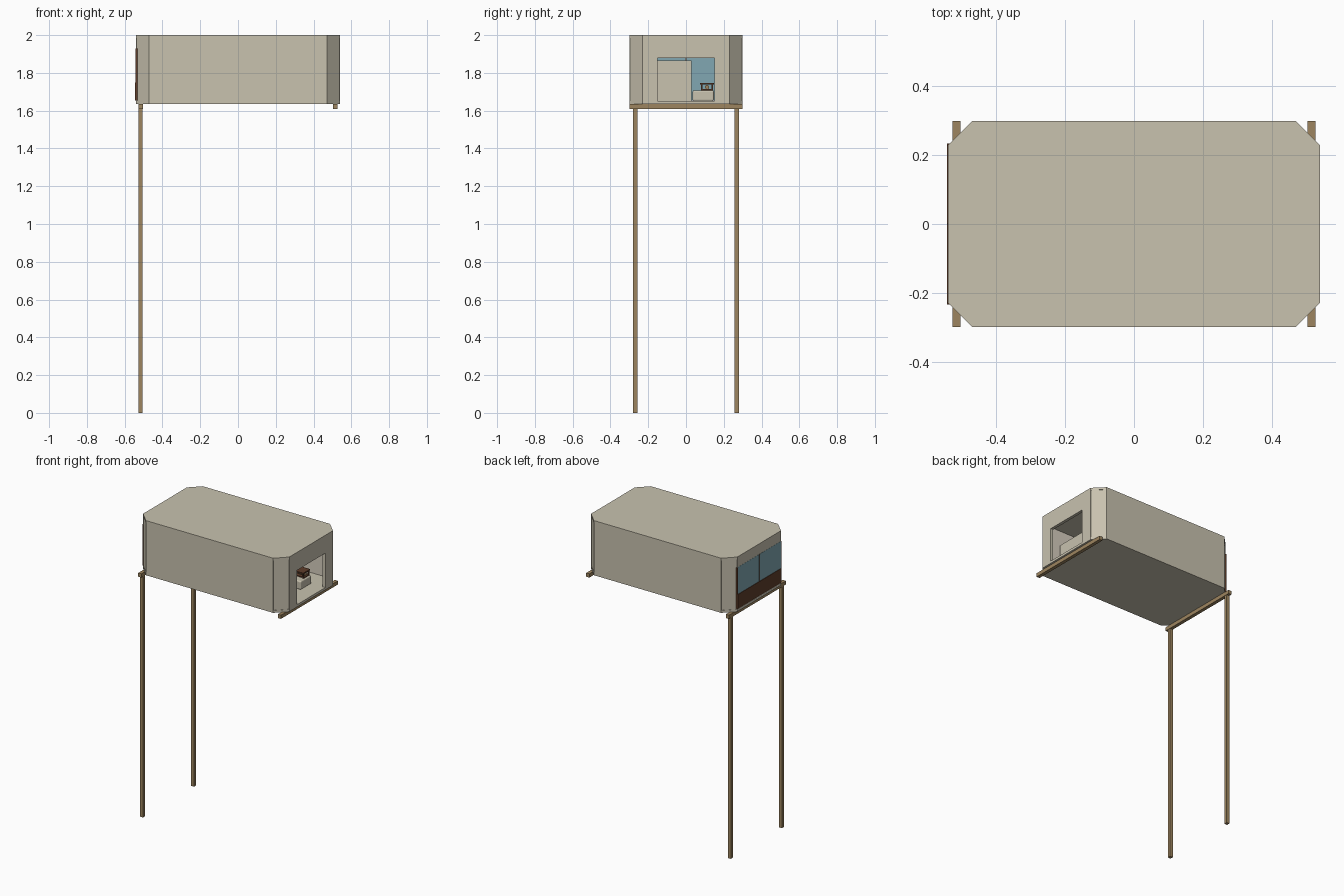
import bpy, bmesh, math
from mathutils import Matrix

if "Cube" in bpy.data.objects:
    bpy.data.objects.remove(bpy.data.objects["Cube"])


def material(name, rgb):
    m = bpy.data.materials.new(name)
    m.diffuse_color = (*rgb, 1)
    m.use_nodes = True
    m.node_tree.nodes["Principled BSDF"].inputs["Base Color"].default_value = m.diffuse_color
    return m


SHELL = material("beige panel", (0.58, 0.54, 0.43))
LINING = material("pale lining", (0.68, 0.62, 0.52))
WOOD = material("timber", (0.34, 0.235, 0.115))
BROWN = material("dark brown", (0.115, 0.048, 0.024))
GLASS = material("blue glass", (0.22, 0.39, 0.45))


def finish(name, bm, mat):
    bmesh.ops.recalc_face_normals(bm, faces=bm.faces)
    mesh = bpy.data.meshes.new(name)
    bm.to_mesh(mesh)
    bm.free()
    mesh.materials.append(mat)
    ob = bpy.data.objects.new(name, mesh)
    bpy.context.collection.objects.link(ob)
    return ob


def box(name, x, y, z, mat, bevel=0):
    """Box from (min, max) ranges."""
    bm = bmesh.new()
    bmesh.ops.create_cube(bm, size=1)
    for v in bm.verts:
        v.co = [(r[0] + r[1]) / 2 + c * (r[1] - r[0]) for r, c in zip((x, y, z), v.co)]
    ob = finish(name, bm, mat)
    if bevel:
        mod = ob.modifiers.new("Bevel", "BEVEL")
        mod.width, mod.segments = bevel, 3
    return ob


def prism(name, points, z0, z1, mat):
    bm = bmesh.new()
    face = bm.faces.new([bm.verts.new((px, py, z0)) for px, py in points])
    ext = bmesh.ops.extrude_face_region(bm, geom=[face])
    for v in ext["geom"]:
        if isinstance(v, bmesh.types.BMVert):
            v.co.z = z1
    return finish(name, bm, mat)


# Overall cabin sizes
L, W, C, T = 0.54, 0.30, 0.07, 0.02
Z0, Z1 = 1.635, 2.0
ZF, ZR = Z0 + 0.016, Z1 - 0.016
octagon = [(L, -W + C), (L, W - C), (L - C, W), (-L + C, W),
           (-L, W - C), (-L, -W + C), (-L + C, -W), (L - C, -W)]

# Floor and roof slabs
prism("floor", octagon, Z0, ZF, SHELL)
prism("roof", octagon, ZR, Z1, SHELL)

# Long side walls with inner lining, and chamfered corner panels
for s, side in ((-1, "front"), (1, "back")):
    box(side + "_wall", (-L + C, L - C), sorted((s * W, s * (W - T))), (ZF, ZR), SHELL)
    box(side + "_lining", (-L + C, L - C),
        sorted((s * (W - T), s * (W - T - 0.004))), (ZF, ZR), LINING)
    for e, end in ((-1, "left"), (1, "right")):
        i = 0.003
        pts = [(e * (L - i), s * (W - C)), (e * (L - C), s * (W - i)),
               (e * (L - C), s * (W - T)), (e * (L - T), s * (W - C))]
        prism(f"{side}_{end}_corner", pts, ZF, ZR, SHELL)

# Right end wall around the doorway
rx = (L - T, L)
box("door_header", rx, (-W + C, W - C), (1.88, ZR), SHELL)
for s, side in ((-1, "front"), (1, "back")):
    box(side + "_door_jamb", rx, sorted((s * 0.15, s * (W - C))), (ZF, 1.88), SHELL)

# Left end wall: header, two panes, lower boarding and thin trims
lx = (-L, -L + T)
box("window_header", lx, (-W + C, W - C), (1.93, ZR), SHELL)
for s, side in ((-1, "front"), (1, "back")):
    box(side + "_pane", (-L - 0.001, -L + 0.012), sorted((s * 0.002, s * 0.228)),
        (1.655, 1.93), GLASS)
    box(side + "_window_trim", (-L - 0.003, -L + 0.012), sorted((s * 0.228, s * 0.234)),
        (1.655, 1.93), BROWN)
box("window_mullion", (-L - 0.003, -L + 0.012), (-0.002, 0.002), (1.655, 1.93), BROWN)
box("lower_boarding", (-L - 0.004, -L - 0.001), (-0.23, 0.23), (1.655, 1.75), BROWN)

# Cross beams under the floor
for s, side in ((-1, "left"), (1, "right")):
    box(side + "_beam", sorted((s * 0.504, s * 0.527)), (-W, W), (1.61, Z0), WOOD)

# Tall posts under the left beam
for s, side in ((-1, "front"), (1, "back")):
    box(side + "_post", (-0.527, -0.506), sorted((s * 0.258, s * 0.28)), (0, 1.612), WOOD)

# Inner closet and low bench
box("closet", (0.12, 0.38), (-0.25, 0.03), (ZF, 1.865), SHELL)
box("bench", (0.34, 0.44), (0.035, 0.147), (ZF, 1.708), SHELL, 0.008)

# Small brown stand on the bench
box("stand_top", (0.36, 0.43), (0.075, 0.147), (1.738, 1.746), BROWN)
box("stand_base", (0.36, 0.43), (0.085, 0.14), (1.708, 1.714), BROWN)
for x in (0.363, 0.419):
    for y in (0.08, 0.134):
        box("stand_leg", (x, x + 0.008), (y, y + 0.008), (1.708, 1.74), BROWN)
bm = bmesh.new()
bmesh.ops.create_cone(bm, cap_ends=True, segments=16, radius1=0.011, radius2=0.011, depth=0.05,
                      matrix=Matrix.Translation((0.395, 0.112, 1.725)) @ Matrix.Rotation(math.pi / 2, 4, "Y"))
finish("stand_roll", bm, WOOD)
